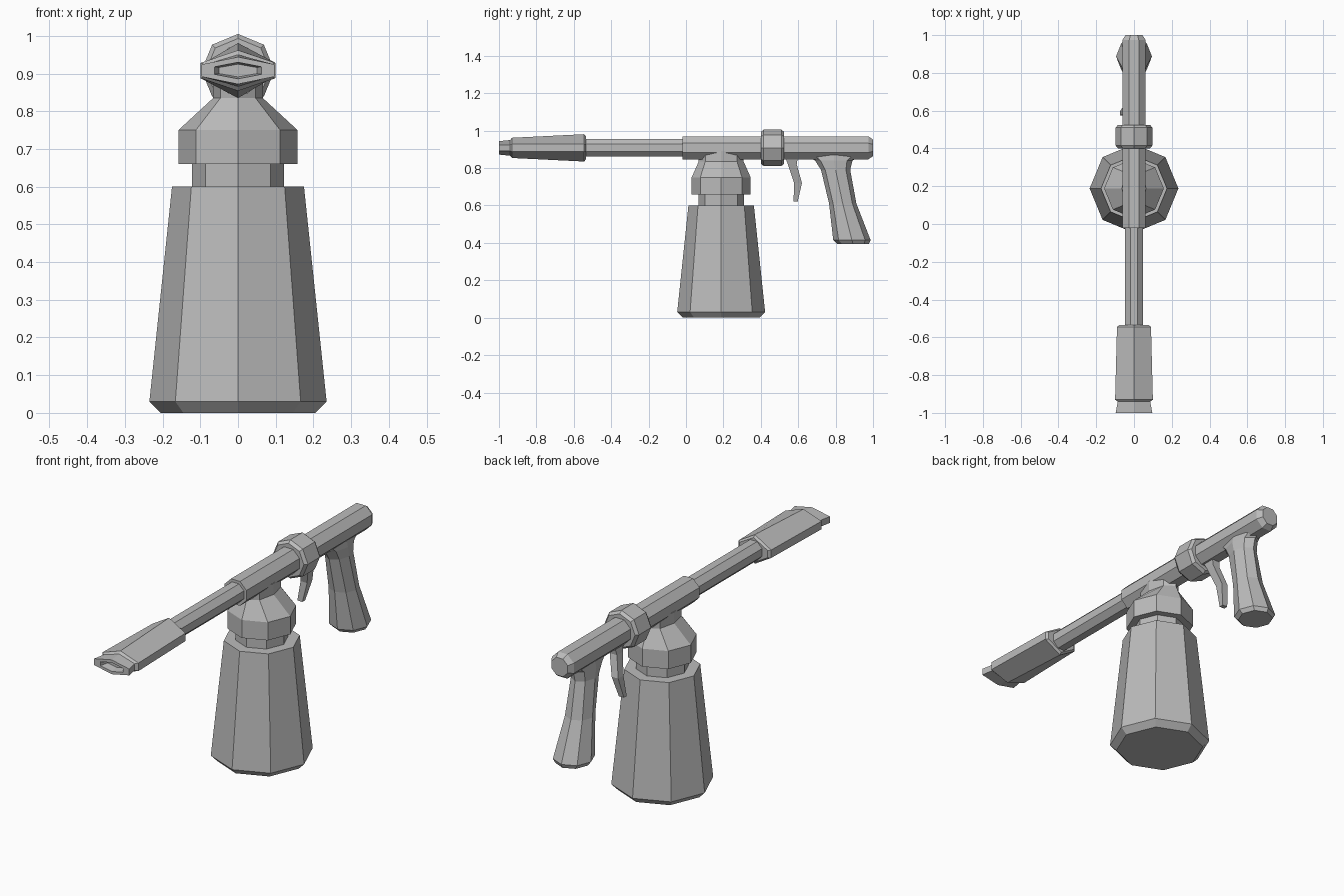
import bpy, bmesh, math
from mathutils import Vector

cube = bpy.data.objects.get("Cube")
if cube:
    bpy.data.objects.remove(cube, do_unlink=True)

grey = bpy.data.materials.new("plain grey")
grey.use_nodes = True
COLOR = (0.5, 0.5, 0.5, 1)
grey.diffuse_color = COLOR
grey.node_tree.nodes["Principled BSDF"].inputs["Base Color"].default_value = COLOR


def loft(name, rings):
    """Skin a list of equal-length point rings and cap both ends."""
    bm = bmesh.new()
    loops = [[bm.verts.new(p) for p in ring] for ring in rings]
    for a, b in zip(loops, loops[1:]):
        for i in range(len(a)):
            j = (i + 1) % len(a)
            bm.faces.new((a[i], a[j], b[j], b[i]))
    bm.faces.new(loops[0][::-1])
    bm.faces.new(loops[-1])
    bmesh.ops.recalc_face_normals(bm, faces=bm.faces)
    mesh = bpy.data.meshes.new(name)
    bm.to_mesh(mesh)
    bm.free()
    mesh.materials.append(grey)
    obj = bpy.data.objects.new(name, mesh)
    bpy.context.collection.objects.link(obj)
    return obj


def octagon(rx, ry, turn=0.0):
    return [(rx * math.cos(k * math.pi / 4 + turn), ry * math.sin(k * math.pi / 4 + turn))
            for k in range(8)]


def upright(name, sections):
    """Sections are (z, centre y, x radius, y radius)."""
    return loft(name, [[(x, cy + y, z) for x, y in octagon(rx, ry)]
                       for z, cy, rx, ry in sections])


def tube(name, sections, turn=math.pi / 8):
    """Sections are (y, radius) along the barrel axis."""
    return loft(name, [[(x, y, AXIS + z) for x, z in octagon(r, r, turn)]
                       for y, r in sections])


AXIS = 0.908
BOTTLE_Y = 0.188

# Bottle with neck
upright("bottle", [(z, BOTTLE_Y, r, r) for z, r in
                   ((0, 0.205), (0.03, 0.235), (0.6, 0.175), (0.6, 0.122), (0.68, 0.122))])

# Bottle cap rising into the body
upright("bottle_cap", [(z, BOTTLE_Y, rx, ry) for z, rx, ry in
                       ((0.66, 0.158, 0.158), (0.75, 0.158, 0.158),
                        (0.835, 0.066, 0.12), (0.89, 0.066, 0.12))])

# Body, barrel and collar
tube("body", [(-0.02, 0.066), (0.975, 0.066), (1.0, 0.048)])
tube("barrel", [(-0.6, 0.051), (0.0, 0.051)])
tube("collar", [(0.4, 0.085), (0.415, 0.097), (0.51, 0.097), (0.525, 0.085)], turn=0)

# Fan nozzle with a recessed mouth
nozzle = []
for y, w, h, s in ((-0.535, 0.078, 0.062, 0.018), (-0.545, 0.09, 0.073, 0.02),
                   (-0.93, 0.1, 0.054, 0.02), (-0.94, 0.086, 0.042, 0.016),
                   (-1.0, 0.097, 0.036, 0.016), (-1.0, 0.062, 0.022, 0.01),
                   (-0.96, 0.05, 0.017, 0.008)):
    nozzle.append([(x, y, AXIS + z) for x, z in
                   ((0, h), (w, s), (w, -s), (0, -h), (-w, -s), (-w, s))])
loft("nozzle", nozzle)

# Pistol grip
upright("grip", [(0.395, 0.893, 0.08, 0.085), (0.415, 0.887, 0.095, 0.1),
                 (0.61, 0.838, 0.068, 0.073), (0.79, 0.8, 0.056, 0.078),
                 (0.84, 0.79, 0.056, 0.1), (0.87, 0.79, 0.05, 0.15)])

# Trigger, leaning to one side toward the tip
trigger = []
for z, front, back, cx, half in ((0.87, 0.525, 0.6, 0.0, 0.022), (0.82, 0.545, 0.592, -0.012, 0.02),
                                 (0.72, 0.578, 0.62, -0.04, 0.018), (0.62, 0.575, 0.597, -0.06, 0.014)):
    trigger.append([Vector((cx + sx * half, y, z)) for sx, y in
                    ((-1, front), (1, front), (1, back), (-1, back))])
loft("trigger", trigger)
